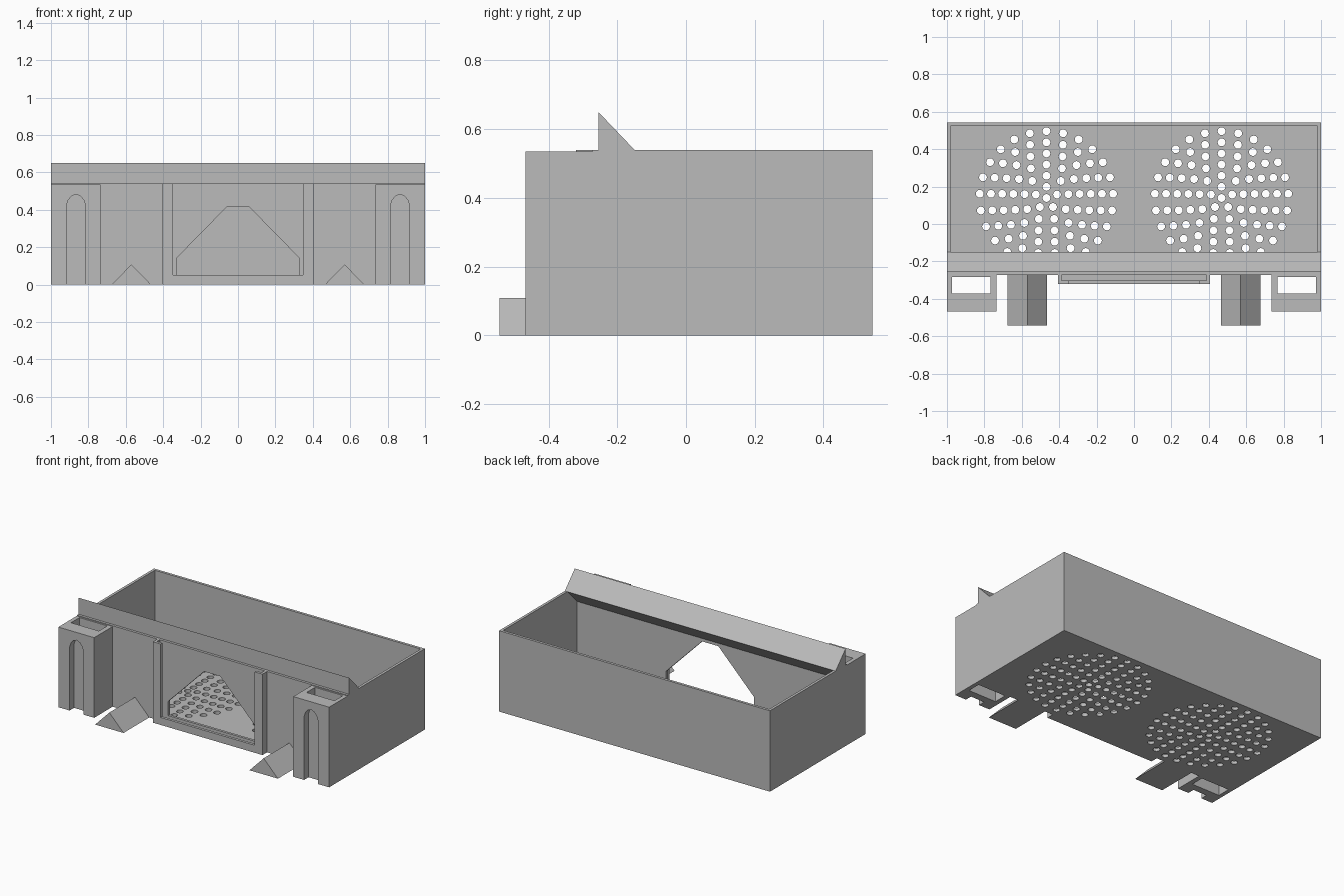
import bpy, bmesh, math
from mathutils import Vector

cube = bpy.data.objects.get("Cube")
if cube:
    bpy.data.objects.remove(cube, do_unlink=True)

grey = bpy.data.materials.new("plain grey")
grey.use_nodes = True
GREY = (0.5, 0.5, 0.5, 1)
grey.diffuse_color = GREY
grey.node_tree.nodes["Principled BSDF"].inputs["Base Color"].default_value = GREY


def add_prism(bm, pts, axis, lo, hi):
    """Extrude a 2D profile along an axis from lo to hi."""
    place = {"x": lambda a, b: (lo, a, b),
             "y": lambda a, b: (a, lo, b),
             "z": lambda a, b: (a, b, lo)}[axis]
    step = Vector([hi - lo if axis == c else 0 for c in "xyz"])
    face = bm.faces.new([bm.verts.new(place(a, b)) for a, b in pts])
    out = bmesh.ops.extrude_face_region(bm, geom=[face], use_keep_orig=True)
    verts = [g for g in out["geom"] if isinstance(g, bmesh.types.BMVert)]
    bmesh.ops.translate(bm, verts=verts, vec=step)


def make(name, prisms):
    bm = bmesh.new()
    for p in prisms:
        add_prism(bm, *p)
    bmesh.ops.recalc_face_normals(bm, faces=bm.faces)
    mesh = bpy.data.meshes.new(name)
    bm.to_mesh(mesh)
    bm.free()
    mesh.materials.append(grey)
    obj = bpy.data.objects.new(name, mesh)
    bpy.context.collection.objects.link(obj)
    return obj


def rect(x0, x1, y0, y1):
    return [(x0, y0), (x1, y0), (x1, y1), (x0, y1)]


def cut(obj, prisms):
    cutter = make("cutter", prisms)
    cutter.hide_render = True
    mod = obj.modifiers.new("cut", "BOOLEAN")
    mod.operation, mod.solver, mod.object = "DIFFERENCE", "EXACT", cutter
    bpy.context.view_layer.objects.active = obj
    bpy.ops.object.modifier_apply(modifier=mod.name)
    bpy.data.objects.remove(cutter, do_unlink=True)


FRONT, INNER, TOP = -0.272, -0.255, 0.54

# Open tray with a gateway in its front wall
tray = make("tray", [(rect(-1, 1, FRONT, 0.543), "z", 0, TOP)])
cut(tray, [(rect(-0.982, 0.982, INNER, 0.525), "z", 0.02, 0.7)])
gate = [(-0.325, 0.05), (0.325, 0.05), (0.325, 0.145),
        (0.06, 0.415), (-0.06, 0.415), (-0.325, 0.145)]
cut(tray, [(gate, "y", -0.35, -0.2)])

# Drain holes: concentric rings, four more holes on each ring
holes = []
for cx in (-0.468, 0.468):
    for ring in range(7):
        count = 4 * ring + 1
        for i in range(count):
            a = math.tau * i / count
            hx = cx + 0.0595 * ring * math.sin(a)
            hy = 0.139 + 0.0595 * ring * math.cos(a)
            circle = [(hx + 0.021 * math.cos(math.tau * k / 16),
                       hy + 0.021 * math.sin(math.tau * k / 16)) for k in range(16)]
            holes.append((circle, "z", -0.05, 0.1))
cut(tray, holes)

# Angled lip along the top of the front wall, with sloped support inside
make("lip", [([(INNER, TOP), (-0.15, TOP), (INNER, 0.65)], "x", -1, 1)])
make("lip_support", [([(INNER, 0.435), (-0.15, TOP), (INNER, TOP)], "x", -0.985, 0.985)])

# Gate frame with a slot for a sliding door
frame = make("gate_frame", [(rect(-0.405, 0.405, -0.32, FRONT), "z", 0, TOP)])
cut(frame, [(rect(-0.387, 0.387, -0.302, -0.2), "z", 0.03, 0.7)])
cut(frame, [(rect(-0.347, 0.347, -0.4, -0.29), "z", 0.05, 0.7)])

# Half outline of the pointed niche, as offset from its centre and height
niche_half = [(0.051, -0.1), (0.051, 0.425), (0.041, 0.453), (0.024, 0.473)]

for side, label in ((1, "left"), (-1, "right")):
    # Hollow corner tower with a pointed niche in front
    tower = make(label + "_tower", [(rect(side * 0.735, side, -0.467, FRONT), "z", 0, 0.535)])
    cut(tower, [(rect(side * 0.767, side * 0.973, -0.372, -0.283), "z", -0.1, 0.7)])
    c = side * 0.866
    niche = ([(c + a, z) for a, z in niche_half] + [(c, 0.483)]
             + [(c - a, z) for a, z in reversed(niche_half)])
    cut(tower, [(niche, "y", -0.6, -0.42)])

    # Triangular ramp beside the gate
    r = side * 0.57
    make(label + "_ramp", [([(r - 0.105, 0), (r + 0.105, 0), (r, 0.108)], "y", -0.543, FRONT)])
